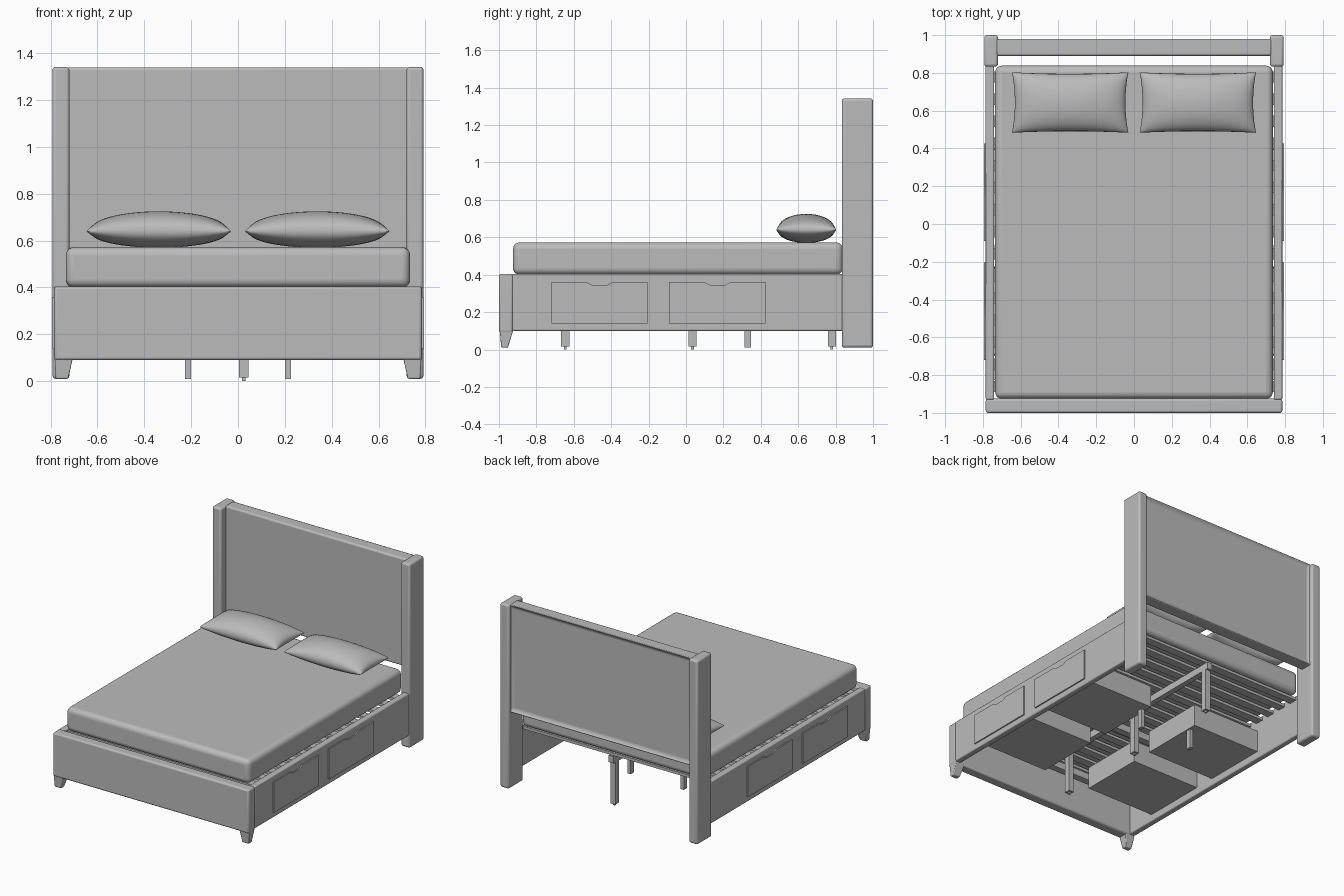
import bpy, bmesh, math
from mathutils import Vector

if "Cube" in bpy.data.objects:
    bpy.data.objects.remove(bpy.data.objects["Cube"])

grey = bpy.data.materials.new("soft_grey")
grey.use_nodes = True
grey.diffuse_color = (0.5, 0.5, 0.5, 1)
grey.node_tree.nodes["Principled BSDF"].inputs["Base Color"].default_value = (0.5, 0.5, 0.5, 1)


def finish(bm, name, bevel=0.0, segments=3):
    """Turn a bmesh into a shaded, optionally bevelled object."""
    bmesh.ops.recalc_face_normals(bm, faces=bm.faces)
    mesh = bpy.data.meshes.new(name)
    bm.to_mesh(mesh)
    bm.free()
    mesh.materials.append(grey)
    obj = bpy.data.objects.new(name, mesh)
    bpy.context.collection.objects.link(obj)
    if bevel:
        mod = obj.modifiers.new("round", "BEVEL")
        mod.width, mod.segments = bevel, segments
    bpy.ops.object.select_all(action="DESELECT")
    obj.select_set(True)
    bpy.context.view_layer.objects.active = obj
    bpy.ops.object.shade_smooth_by_angle(angle=math.radians(40))
    return obj


def block_mesh(x, y, z):
    bm = bmesh.new()
    bmesh.ops.create_cube(bm, size=1)
    for v in bm.verts:
        v.co = Vector([(a + b) / 2 + c * (b - a) for (a, b), c in zip((x, y, z), v.co)])
    return bm


def block(name, x, y, z, bevel=0.0, segments=3):
    return finish(block_mesh(x, y, z), name, bevel, segments)


def span(side, a, b):
    """Range on the x axis, mirrored for the right-hand side."""
    return tuple(sorted((side * a, side * b)))


# Headboard: padded panel with a shallow recess in the back
bm = block_mesh((-0.73, 0.73), (0.89, 0.985), (0.56, 1.34))
back = [f for f in bm.faces if f.normal.y > 0.9]
bmesh.ops.inset_region(bm, faces=back, thickness=0.03)
bmesh.ops.translate(bm, verts=back[0].verts, vec=(0, -0.02, 0))
finish(bm, "headboard_panel", 0.012)

# Footboard
block("footboard", (-0.785, 0.785), (-1, -0.925), (0.09, 0.405), 0.012)

# Mattress with softly crowned top
bm = block_mesh((-0.735, 0.735), (-0.925, 0.838), (0.4, 0.572))
finish(bm, "mattress", 0.035, 5)


def drawer_front(name, side, y0, y1):
    """Plate with a finger notch in its top edge."""
    mid = (y0 + y1) / 2
    outline = [(y0, 0.14), (y1, 0.14), (y1, 0.36), (mid + 0.07, 0.36), (mid + 0.04, 0.345),
               (mid - 0.04, 0.345), (mid - 0.07, 0.36), (y0, 0.36)]
    bm = bmesh.new()
    face = bm.faces.new([bm.verts.new((side * 0.77, y, z)) for y, z in outline])
    ext = bmesh.ops.extrude_face_region(bm, geom=[face])
    moved = [g for g in ext["geom"] if isinstance(g, bmesh.types.BMVert)]
    bmesh.ops.translate(bm, verts=moved, vec=(side * 0.024, 0, 0))
    finish(bm, name)


def drawer_box(name, side, y0, y1):
    """Open-topped box behind the drawer front."""
    bm = block_mesh(span(side, 0.19, 0.76), (y0, y1), (0.15, 0.31))
    top = [f for f in bm.faces if f.normal.z > 0.9]
    bmesh.ops.inset_region(bm, faces=top, thickness=0.015)
    bmesh.ops.translate(bm, verts=top[0].verts, vec=(0, 0, -0.145))
    finish(bm, name)


def pillow(name, cx):
    """Cushion with pinched edges and pointed corners."""
    bm = bmesh.new()
    n, m = 28, 18
    for top in (1, -1):
        rows = []
        for j in range(m + 1):
            row = []
            for i in range(n + 1):
                u, v = -math.cos(math.pi * i / n), -math.cos(math.pi * j / m)
                x = cx + 0.308 * u * (1 - 0.05 * (1 - v * v))
                y = 0.643 + 0.16 * v * (1 - 0.05 * (1 - u * u))
                puff = max(0, (1 - u * u) * (1 - v * v)) ** 0.45
                z = 0.64 + (0.085 if top > 0 else -0.07) * puff
                row.append(bm.verts.new((x, y, z)))
            rows.append(row)
        for a, b in zip(rows, rows[1:]):
            for i in range(n):
                bm.faces.new((a[i], a[i + 1], b[i + 1], b[i]))
    bmesh.ops.remove_doubles(bm, verts=bm.verts, dist=0.0005)
    finish(bm, name)


for label, side in (("left", 1), ("right", -1)):
    # Tall padded wing and side rail
    block(label + "_wing", span(side, 0.72, 0.792), (0.833, 1), (0.01, 1.342), 0.014)
    block(label + "_side_rail", span(side, 0.74, 0.785), (-0.93, 0.84), (0.1, 0.405), 0.008)

    # Tapered front foot
    bm = block_mesh(span(side, 0.705, 0.783), (-0.995, -0.925), (0.01, 0.1))
    for v in bm.verts:
        if v.co.z < 0.05:
            v.co.x = side * (0.725 if abs(v.co.x) < 0.74 else 0.778)
            v.co.y = -0.952 if v.co.y > -0.96 else -0.988
    finish(bm, label + "_front_foot", 0.005, 2)

    # Two storage drawers per side
    for place, y0, y1 in (("front", -0.72, -0.205), ("rear", -0.09, 0.425)):
        drawer_front(f"{label}_{place}_drawer_front", side, y0, y1)
        drawer_box(f"{label}_{place}_drawer_box", side, y0 + 0.02, y1 - 0.02)
    block(label + "_drawer_leg", span(side, 0.2, 0.226), (0.312, 0.348), (0.01, 0.15))

    pillow(label + "_pillow", side * 0.338)

# Slatted base and its beams
for i in range(15):
    y = -0.86 + i * 0.117
    block(f"slat_{i + 1}", (-0.74, 0.74), (y - 0.03, y + 0.03), (0.37, 0.39))
block("centre_beam", (0.005, 0.045), (-0.87, 0.82), (0.32, 0.37))
for i, y in enumerate((-0.8, -0.14)):
    block(f"cross_beam_{i + 1}", (-0.74, 0.74), (y - 0.025, y + 0.025), (0.27, 0.32))

# Centre legs, each standing on a small levelling pin
for i, y in enumerate((-0.645, 0.035, 0.78)):
    block(f"centre_leg_{i + 1}", (0.005, 0.045), (y - 0.022, y + 0.022), (0.015, 0.34))
    block(f"levelling_pin_{i + 1}", (0.018, 0.032), (y - 0.007, y + 0.007), (0, 0.02))
